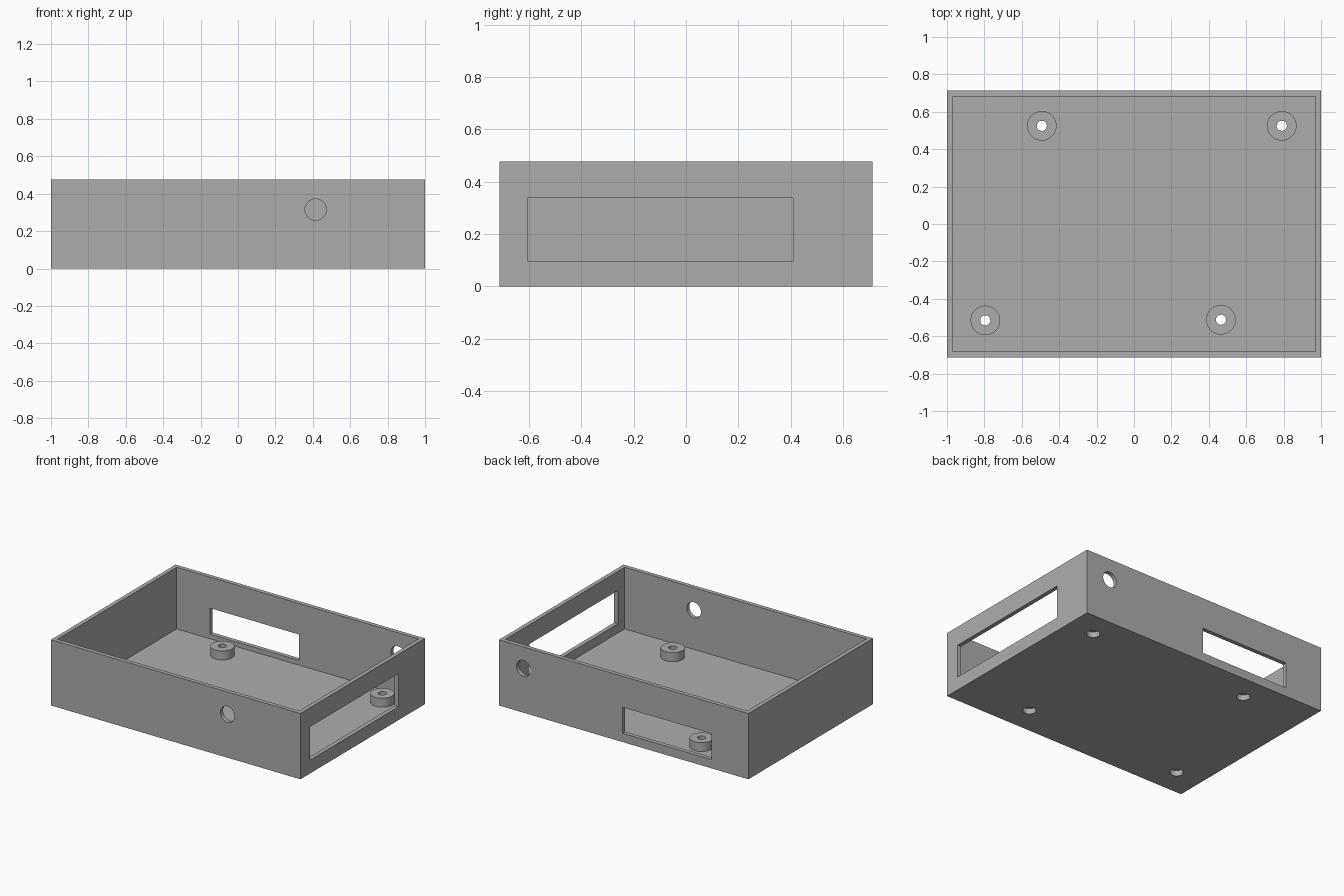
import bpy
import math

if "Cube" in bpy.data.objects:
    bpy.data.objects.remove(bpy.data.objects["Cube"], do_unlink=True)

LENGTH, WIDTH, HEIGHT = 2.0, 1.426, 0.477
WALL, FLOOR = 0.03, 0.03

grey = bpy.data.materials.new("plain_grey")
grey.use_nodes = True
colour = (0.42, 0.42, 0.42, 1)
grey.diffuse_color = colour
grey.node_tree.nodes["Principled BSDF"].inputs["Base Color"].default_value = colour


def box(name, x, y, z):
    """Box from (low, high) ranges on each axis."""
    bpy.ops.mesh.primitive_cube_add(
        size=1, location=[(a + b) / 2 for a, b in (x, y, z)])
    ob = bpy.context.object
    ob.name = name
    ob.scale = [b - a for a, b in (x, y, z)]
    bpy.ops.object.transform_apply(location=True, rotation=True, scale=True)
    ob.data.materials.append(grey)
    return ob


def rod(name, radius, centre, depth, tilt=0):
    bpy.ops.mesh.primitive_cylinder_add(
        vertices=48, radius=radius, depth=depth, location=centre,
        rotation=(tilt, 0, 0))
    ob = bpy.context.object
    ob.name = name
    bpy.ops.object.transform_apply(location=True, rotation=True, scale=True)
    ob.data.materials.append(grey)
    return ob


def combine(target, tool, operation):
    """Apply a boolean and discard the tool object."""
    tool.hide_render = True
    bpy.context.view_layer.objects.active = target
    mod = target.modifiers.new("combine", "BOOLEAN")
    mod.operation, mod.solver, mod.object = operation, "EXACT", tool
    bpy.ops.object.modifier_apply(modifier=mod.name)
    bpy.data.objects.remove(tool, do_unlink=True)


# Open tray with thin walls
hx, hy = LENGTH / 2, WIDTH / 2
case = box("enclosure_tray", (-hx, hx), (-hy, hy), (0, HEIGHT))
combine(case, box("cavity", (WALL - hx, hx - WALL), (WALL - hy, hy - WALL),
                  (FLOOR, HEIGHT + 0.1)), "DIFFERENCE")

# Standoffs with a screw hole and a recess for the screw head underneath
BOSS_TOP, RECESS = 0.095, 0.04
for x, y in ((-0.493, 0.525), (0.79, 0.525), (-0.795, -0.515), (0.465, -0.512)):
    low = FLOOR / 2
    combine(case, rod("standoff", 0.079, (x, y, (low + BOSS_TOP) / 2),
                      BOSS_TOP - low), "UNION")
    combine(case, rod("screw_hole", 0.027, (x, y, 0), 0.4), "DIFFERENCE")
    combine(case, rod("screw_recess", 0.044, (x, y, 0), 2 * RECESS), "DIFFERENCE")

# Rectangular port openings in the +x and back walls
combine(case, box("side_port", (hx - 0.1, hx + 0.1), (-0.606, 0.408),
                  (0.097, 0.338)), "DIFFERENCE")
combine(case, box("back_port", (-0.703, 0.01), (hy - 0.1, hy + 0.1),
                  (0.064, 0.252)), "DIFFERENCE")

# Round cable holes in the front and back walls
for x, y, z in ((0.415, -hy, 0.315), (0.805, hy, 0.322)):
    combine(case, rod("cable_hole", 0.057, (x, y, z), 0.2, math.pi / 2),
            "DIFFERENCE")

bpy.ops.object.select_all(action="DESELECT")
case.select_set(True)
bpy.context.view_layer.objects.active = case
bpy.ops.object.shade_smooth_by_angle(angle=math.radians(30))
